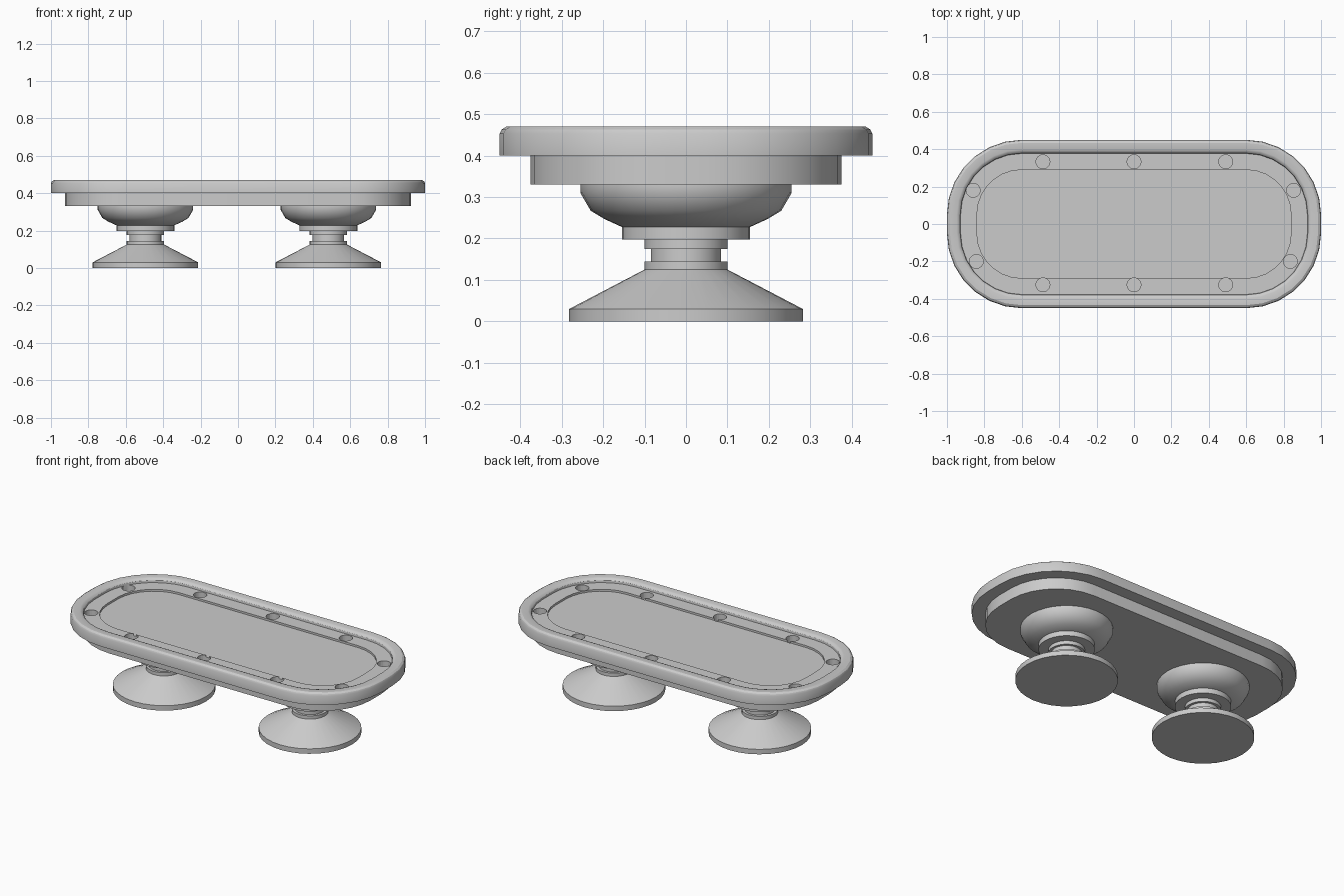
import bpy, bmesh, math
from mathutils import Matrix

if "Cube" in bpy.data.objects:
    bpy.data.objects.remove(bpy.data.objects["Cube"])

CORNER, STEPS = 0.40, 7


def outline(inset):
    """Rounded rectangle 2 x 0.9, shrunk by inset."""
    cx, cy, r = 1 - CORNER, 0.45 - CORNER, CORNER - inset
    pts = []
    for q, (sx, sy) in enumerate([(1, 1), (-1, 1), (-1, -1), (1, -1)]):
        for i in range(STEPS + 1):
            a = math.pi / 2 * (q + i / STEPS)
            pts.append((sx * cx + r * math.cos(a), sy * cy + r * math.sin(a)))
    return pts


def finish(name, bm, angle):
    bmesh.ops.recalc_face_normals(bm, faces=bm.faces)
    me = bpy.data.meshes.new(name)
    bm.to_mesh(me)
    bm.free()
    ob = bpy.data.objects.new(name, me)
    bpy.context.collection.objects.link(ob)
    if angle:
        bpy.ops.object.select_all(action='DESELECT')
        ob.select_set(True)
        bpy.context.view_layer.objects.active = ob
        bpy.ops.object.shade_smooth_by_angle(angle=math.radians(angle))
    return ob


def loft(name, loops, closed=False, angle=40):
    """Skin a list of point loops; cap the ends or close into a ring."""
    bm = bmesh.new()
    rings = [[bm.verts.new(p) for p in loop] for loop in loops]
    pairs = list(zip(rings, rings[1:]))
    if closed:
        pairs.append((rings[-1], rings[0]))
    else:
        bm.faces.new(rings[0])
        bm.faces.new(rings[-1])
    n = len(rings[0])
    for a, b in pairs:
        for i in range(n):
            j = (i + 1) % n
            bm.faces.new((a[i], a[j], b[j], b[i]))
    return finish(name, bm, angle)


def table_part(name, profile, closed=False, angle=30):
    return loft(name, [[(x, y, z) for x, y in outline(d)] for d, z in profile], closed, angle)


def turned(name, x, profile, sides=32):
    turn = [2 * math.pi * i / sides for i in range(sides)]
    return loft(name, [[(x + r * math.cos(a), r * math.sin(a), z) for a in turn]
                       for r, z in profile])


# Tabletop: apron, padded rail, recessed playing surface
table_part("apron", [(0.075, 0.33), (0.075, 0.40)])
table_part("padded_rail", [(0, 0.40), (0, 0.453), (0.005, 0.463), (0.016, 0.47),
                           (0.052, 0.47), (0.063, 0.466), (0.071, 0.457),
                           (0.073, 0.445), (0.073, 0.40)], closed=True)
deck = table_part("deck_with_felt", [(0.073, 0.40), (0.073, 0.445),
                                     (0.16, 0.445), (0.16, 0.433)], angle=0)

# Cup holder holes
bm = bmesh.new()
for x, y in [(-0.487, 0.333), (0, 0.333), (0.49, 0.333),
             (-0.487, -0.325), (0, -0.325), (0.49, -0.325),
             (-0.86, 0.18), (0.853, 0.18), (-0.843, -0.2), (0.836, -0.2)]:
    bmesh.ops.create_cone(bm, cap_ends=True, segments=24, radius1=0.037, radius2=0.037,
                          depth=0.08, matrix=Matrix.Translation((x, y, 0.445)))
cutter = finish("cup_cutter", bm, 0)
cutter.hide_render = True
cut = deck.modifiers.new("cup_holes", 'BOOLEAN')
cut.operation = 'DIFFERENCE'
cut.solver = 'EXACT'
cut.object = cutter
bpy.context.view_layer.objects.active = deck
bpy.ops.object.modifier_apply(modifier=cut.name)
bpy.data.objects.remove(cutter)

# Two pedestal legs
for side, x in (("left", -0.495), ("right", 0.483)):
    turned(side + "_foot", x, [(0.282, 0), (0.282, 0.03), (0.10, 0.125), (0.10, 0.145),
                               (0.085, 0.145), (0.085, 0.175), (0.10, 0.175), (0.10, 0.197),
                               (0.155, 0.197), (0.155, 0.228)])
    turned(side + "_bowl", x, [(0.155, 0.228), (0.197, 0.247), (0.23, 0.267),
                               (0.255, 0.31), (0.255, 0.33)])
